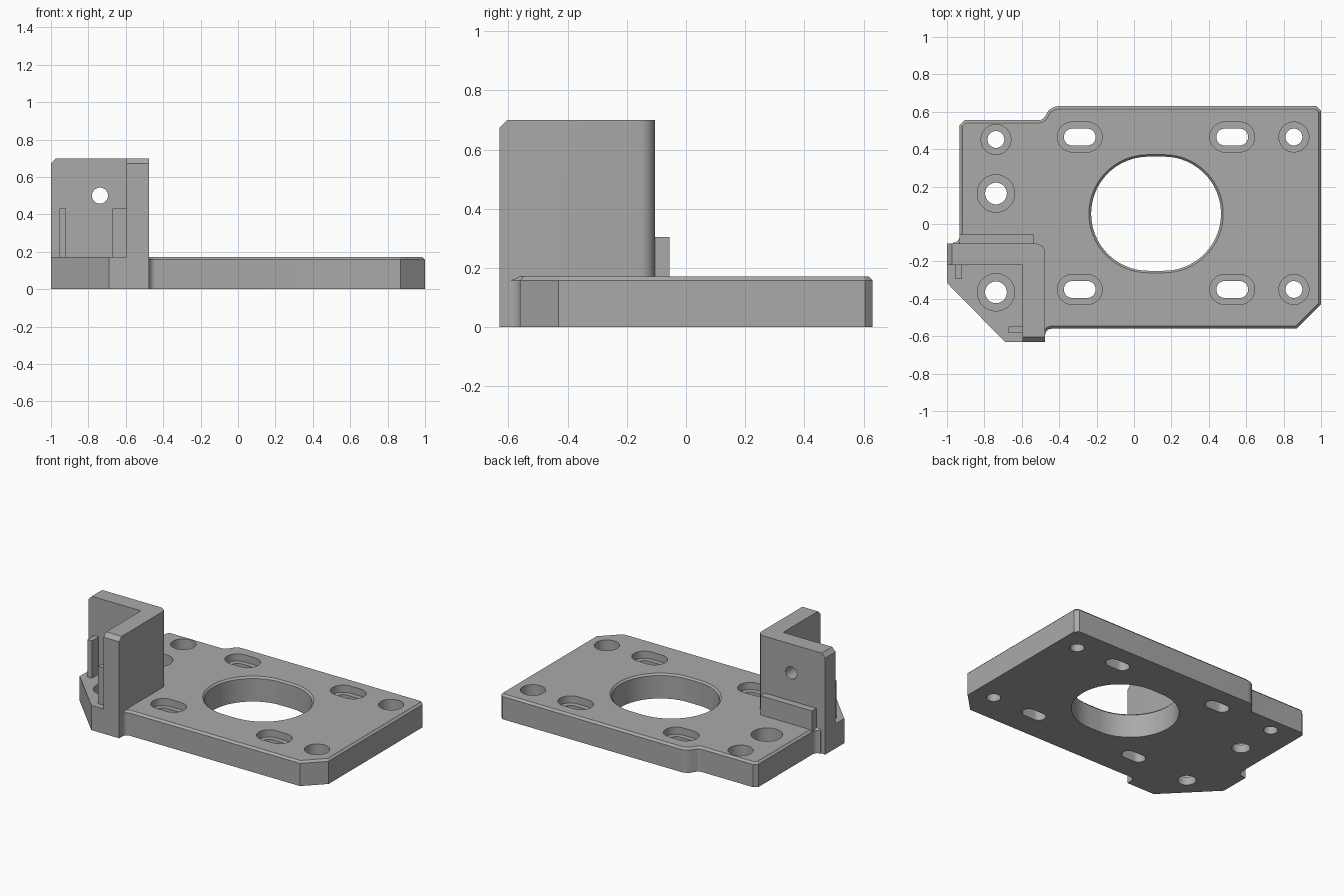
import bpy, bmesh
from math import sin, cos, radians
from mathutils import Matrix

cube = bpy.data.objects.get("Cube")
if cube:
    bpy.data.objects.remove(cube, do_unlink=True)

grey = bpy.data.materials.new("plain grey")
grey.use_nodes = True
COLOUR = (0.40, 0.40, 0.40, 1)
grey.diffuse_color = COLOUR
grey.node_tree.nodes["Principled BSDF"].inputs["Base Color"].default_value = COLOUR

THICK = 0.172      # plate thickness
TALL = 0.70        # bracket height


def arc(cx, cy, r, start, end, steps=8):
    angles = [radians(start + (end - start) * i / steps) for i in range(steps + 1)]
    return [(cx + r * cos(a), cy + r * sin(a)) for a in angles]


def slot(cx, cy, half_straight, r, steps=24):
    """Round hole outline, stretched along x by the straight part."""
    return (arc(cx + half_straight, cy, r, -90, 90, steps)
            + arc(cx - half_straight, cy, r, 90, 270, steps)) if half_straight else \
        arc(cx, cy, r, 0, 360, 2 * steps)[:-1]


def prism(name, outline, z0, z1, bevel=0, rule=None):
    """Extrude an outline upward and chamfer the top edges picked by the rule."""
    bm = bmesh.new()
    face = bm.faces.new([bm.verts.new((x, y, z0)) for x, y in outline])
    top = bmesh.ops.extrude_face_region(bm, geom=[face])["geom"]
    for v in top:
        if isinstance(v, bmesh.types.BMVert):
            v.co.z = z1
    bmesh.ops.recalc_face_normals(bm, faces=bm.faces[:])
    if bevel:
        edges = [e for e in bm.edges if all(v.co.z > z1 - 1e-4 for v in e.verts)
                 and (rule is None or all(rule(v.co) for v in e.verts))]
        bmesh.ops.bevel(bm, geom=edges, offset=bevel, segments=1,
                        affect='EDGES', profile=0.5)
    mesh = bpy.data.meshes.new(name)
    bm.to_mesh(mesh)
    bm.free()
    mesh.materials.append(grey)
    ob = bpy.data.objects.new(name, mesh)
    bpy.context.collection.objects.link(ob)
    return ob


def box(name, x0, x1, y0, y1, z0, z1):
    return prism(name, [(x0, y0), (x1, y0), (x1, y1), (x0, y1)], z0, z1)


def cut(target, cutter):
    mod = target.modifiers.new("cut", 'BOOLEAN')
    mod.operation = 'DIFFERENCE'
    mod.solver = 'EXACT'
    mod.object = cutter
    bpy.context.view_layer.objects.active = target
    bpy.ops.object.modifier_apply(modifier=mod.name)
    bpy.data.objects.remove(cutter, do_unlink=True)


def drill(target, x, y, straight, r_through, r_wide, depth):
    """Through hole with a wider recess from above."""
    cut(target, prism("cutter", slot(x, y, straight, r_wide), THICK - depth, 0.3))
    cut(target, prism("cutter", slot(x, y, straight, r_through), -0.1, 0.3))


# Main plate, with rounded step at the back and chamfered top rim
outline = ([(1.0, 0.605), (1.0, -0.43), (0.87, -0.56)]
           + arc(-0.44, -0.595, 0.035, 90, 180)
           + [(-0.55, -0.595), (-0.55, -0.15), (-0.967, -0.15)]
           + arc(-0.967, -0.065, 0.035, -90, 0)
           + [(-0.932, 0.53), (-0.907, 0.555)]
           + arc(-0.51, 0.595, 0.04, -90, -45)
           + arc(-0.40, 0.55, 0.08, 135, 90)
           + [(0.975, 0.63)])
plate = prism("mounting_plate", outline, 0, THICK, 0.014)

# Large centre opening with a chamfered upper lip
cut(plate, prism("cutter", slot(0.118, 0.055, 0.042, 0.305, 40), -0.1, 0.3))
lip = prism("cutter", slot(0.118, 0.055, 0.042, 0.305, 40), THICK - 0.012, THICK + 0.012)
for v in lip.data.vertices:
    if v.co.z > THICK:
        v.co.x = 0.118 + (v.co.x - 0.118) * 1.07
        v.co.y = 0.055 + (v.co.y - 0.055) * 1.07
cut(plate, lip)

# Slots and screw holes
for y in (0.465, -0.35):
    for x in (-0.29, 0.525):
        drill(plate, x, y, 0.04, 0.045, 0.08, 0.05)
    drill(plate, 0.855, y, 0, 0.045, 0.08, 0.1)
drill(plate, -0.738, 0.452, 0, 0.045, 0.08, 0.1)
drill(plate, -0.738, 0.163, 0, 0.058, 0.1, 0.115)

# Corner pad in front of the bracket
pad = prism("corner_pad", [(-0.5, -0.63), (-0.69, -0.63), (-1.0, -0.315),
                           (-1.0, -0.12), (-0.5, -0.12)], 0, THICK)
drill(pad, -0.738, -0.365, 0, 0.058, 0.1, 0.115)

# Upright angle bracket with a rounded outer corner
wall = [(-0.595, -0.63), (-0.475, -0.63)] + arc(-0.525, -0.155, 0.05, 0, 90) \
    + [(-1.0, -0.105), (-1.0, -0.22), (-0.595, -0.22)]
bracket = prism("angle_bracket", wall, 0, TALL, 0.027,
                lambda c: c.x < -0.99 or c.y < -0.62)
bore = prism("cutter", slot(0, 0, 0, 0.043), -0.2, 0.2)
bore.data.transform(Matrix.Translation((-0.738, -0.16, 0.5)) @ Matrix.Rotation(radians(90), 4, 'X'))
cut(bracket, bore)

# Ledge behind the bracket and two thin stop ribs
ledge = box("rear_ledge", -0.932, -0.535, -0.15, -0.055, 0.1, 0.305)
rib_a = box("side_rib", -0.955, -0.92, -0.295, -0.2, 0.1, 0.432)
rib_b = box("front_rib", -0.672, -0.58, -0.583, -0.547, 0.1, 0.432)

# Smooth the round walls, keep corners sharp
for ob in (plate, pad, bracket, ledge, rib_a, rib_b):
    bpy.ops.object.select_all(action='DESELECT')
    ob.select_set(True)
    bpy.context.view_layer.objects.active = ob
    bpy.ops.object.shade_smooth_by_angle(angle=radians(25))
